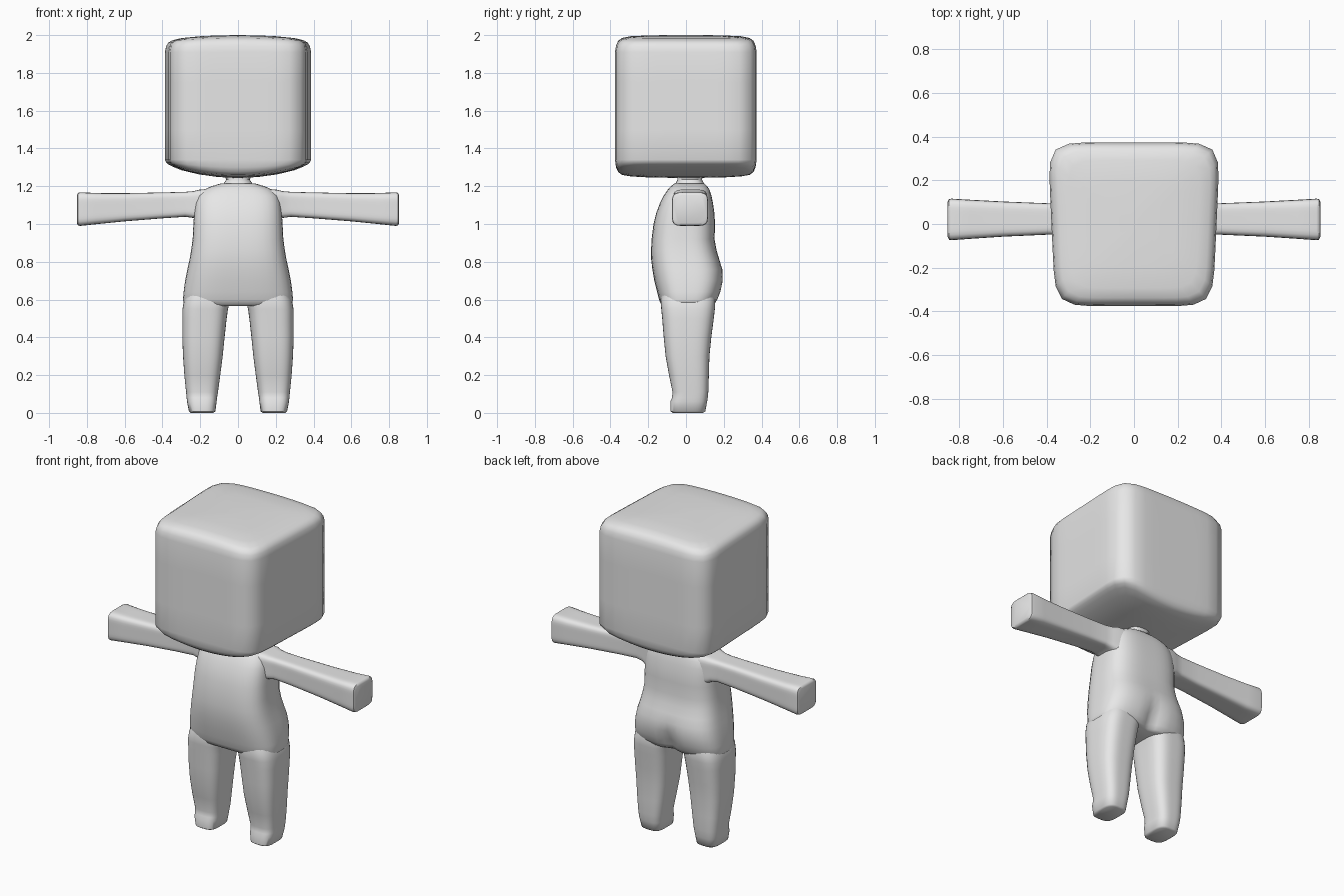
import bpy, bmesh, math

N = 48
grey = bpy.data.materials.new("plain grey")
grey.diffuse_color = (0.8, 0.8, 0.8, 1)


def loft(name, rows, axis="z", p=3.5, side=1, warp=None):
    """Skin rounded-box rings; row = (position, u0, u1, v0, v1)."""
    bm = bmesh.new()
    rings = []
    for t, u0, u1, v0, v1 in rows:
        ring = []
        for i in range(N):
            a = 2 * math.pi * i / N
            c, s = math.cos(a), math.sin(a)
            r = (abs(c) ** p + abs(s) ** p) ** (-1 / p)
            u = (u0 + u1) / 2 + (u1 - u0) / 2 * r * c
            v = (v0 + v1) / 2 + (v1 - v0) / 2 * r * s
            co = (u, v, t) if axis == "z" else (t, u, v)
            if warp:
                co = warp(*co)
            ring.append(bm.verts.new((co[0] * side, co[1], co[2])))
        rings.append(ring)
    for a, b in zip(rings, rings[1:]):
        for i in range(N):
            j = (i + 1) % N
            bm.faces.new((a[i], a[j], b[j], b[i]))
    bm.faces.new(rings[0])
    bm.faces.new(rings[-1])
    bmesh.ops.recalc_face_normals(bm, faces=bm.faces)
    me = bpy.data.meshes.new(name)
    bm.to_mesh(me)
    bm.free()
    me.materials.append(grey)
    ob = bpy.data.objects.new(name, me)
    bpy.context.collection.objects.link(ob)
    bpy.ops.object.select_all(action="DESELECT")
    ob.select_set(True)
    bpy.context.view_layer.objects.active = ob
    bpy.ops.object.shade_smooth_by_angle(angle=math.radians(50))
    return ob


# Head: rounded box, narrower at the face, with a bowed underside and crown
def head_warp(x, y, z):
    bow = (x / 0.36) ** 2
    if z < 1.6:
        z += 0.05 * bow * max(0, min(1, (1.34 - z) / 0.08))
    else:
        z -= 0.015 * bow * max(0, min(1, (z - 1.93) / 0.06))
    return x * (1 + 0.12 * y), y, z


head_rings = [(0.05, 1.244), (0.3, 1.245), (0.55, 1.247), (0.78, 1.252),
              (0.9, 1.26), (0.955, 1.275), (0.985, 1.30), (1, 1.34),
              (1, 1.5), (1, 1.75), (1, 1.91), (0.985, 1.945),
              (0.955, 1.97), (0.9, 1.985), (0.78, 1.994), (0.5, 1.999), (0.05, 2.0)]
loft("head", [(z, -0.378 * s, 0.378 * s, -0.376 * s, 0.374 * s)
              for s, z in head_rings], p=7.5, warp=head_warp)

# Neck
loft("neck", [(1.17, -0.11, 0.11, -0.08, 0.11), (1.215, -0.075, 0.075, -0.055, 0.095),
              (1.235, -0.062, 0.062, -0.045, 0.085), (1.265, -0.075, 0.075, -0.05, 0.09)], p=2.5)


# Torso: belly in front, buttocks with a shallow cleft behind
def cleft(x, y, z):
    if y > 0:
        y -= 0.035 * math.exp(-(x / 0.045) ** 2) * math.exp(-((z - 0.62) / 0.08) ** 2)
    return x, y, z


torso_rows = [  # z, half width, front, back
    (0.565, 0.27, -0.115, 0.135), (0.575, 0.286, -0.132, 0.152),
    (0.60, 0.291, -0.143, 0.168), (0.64, 0.288, -0.153, 0.184),
    (0.70, 0.28, -0.168, 0.196), (0.76, 0.268, -0.178, 0.193),
    (0.81, 0.257, -0.184, 0.177), (0.86, 0.248, -0.185, 0.162),
    (0.92, 0.24, -0.182, 0.151), (1.0, 0.236, -0.172, 0.154),
    (1.06, 0.232, -0.157, 0.15), (1.11, 0.226, -0.138, 0.143),
    (1.15, 0.214, -0.118, 0.135), (1.18, 0.185, -0.098, 0.125),
    (1.20, 0.14, -0.08, 0.112), (1.215, 0.09, -0.06, 0.097)]
loft("torso", [(z, -w, w, f, b) for z, w, f, b in torso_rows], p=3.3, warp=cleft)

# Legs with short toes, and square-ended arms
leg_rows = [
    (0.0, 0.13, 0.25, -0.07, 0.09), (0.008, 0.12, 0.26, -0.082, 0.102),
    (0.06, 0.113, 0.27, -0.083, 0.112), (0.08, 0.111, 0.272, -0.074, 0.115),
    (0.11, 0.106, 0.275, -0.071, 0.118), (0.2, 0.094, 0.284, -0.09, 0.121),
    (0.3, 0.081, 0.291, -0.108, 0.124), (0.4, 0.071, 0.295, -0.118, 0.134),
    (0.5, 0.06, 0.295, -0.126, 0.147), (0.55, 0.053, 0.294, -0.131, 0.153),
    (0.60, 0.04, 0.285, -0.135, 0.156), (0.65, 0.04, 0.26, -0.12, 0.14)]
arm_rows = [
    (0.14, -0.07, 0.115, 1.0, 1.185), (0.205, -0.065, 0.11, 1.015, 1.182),
    (0.235, -0.055, 0.10, 1.032, 1.174), (0.28, -0.048, 0.094, 1.038, 1.17),
    (0.40, -0.049, 0.095, 1.03, 1.167), (0.60, -0.058, 0.103, 1.014, 1.163),
    (0.75, -0.068, 0.111, 0.999, 1.164), (0.835, -0.074, 0.116, 0.99, 1.168),
    (0.847, -0.072, 0.114, 0.993, 1.165), (0.853, -0.06, 0.102, 1.005, 1.153)]
for label, side in (("right", -1), ("left", 1)):
    loft(label + "_leg", leg_rows, p=3.3, side=side)
    loft(label + "_arm", arm_rows, axis="x", p=6, side=side)
